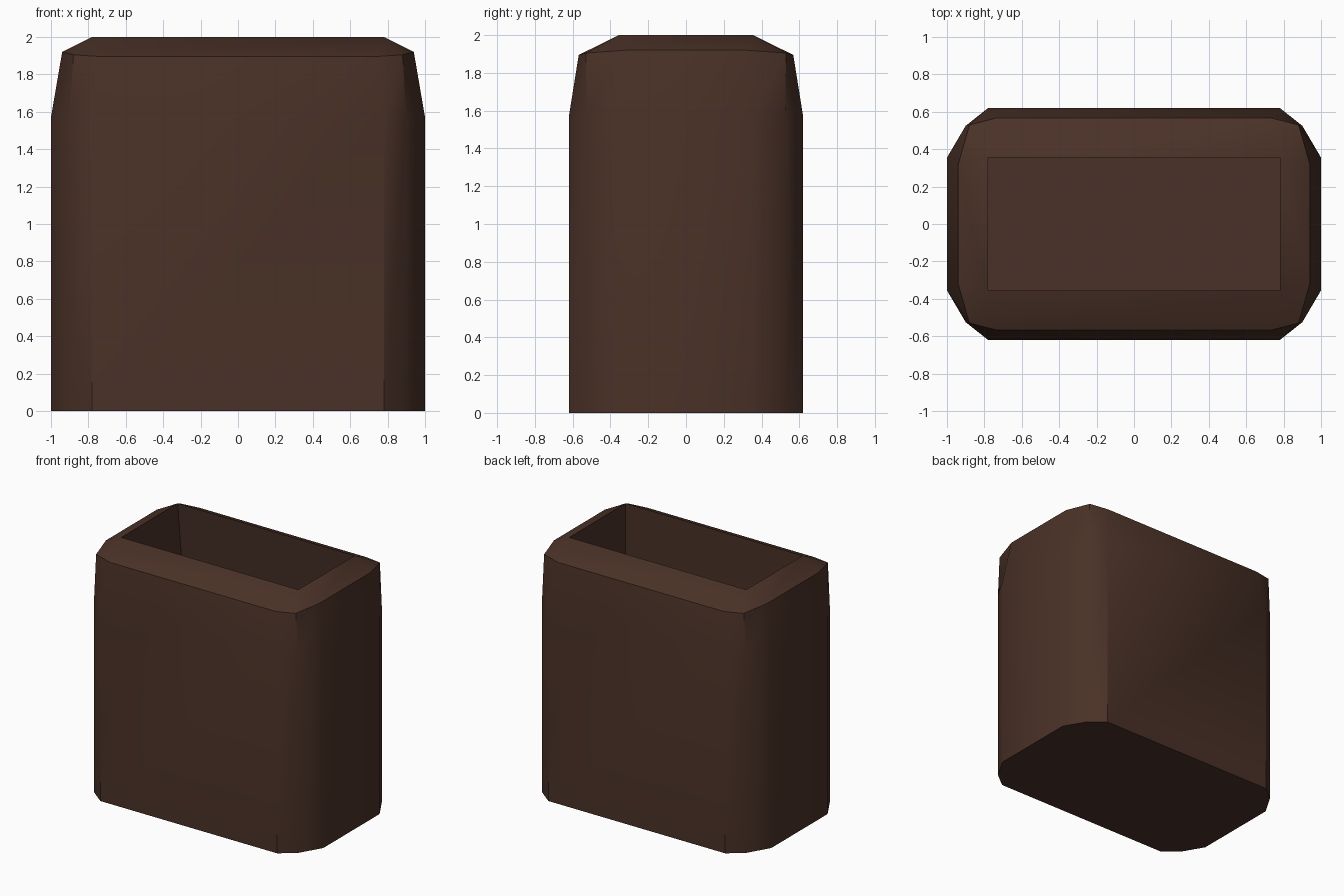
import bpy, bmesh

if "Cube" in bpy.data.objects:
    bpy.data.objects.remove(bpy.data.objects["Cube"])

brown = bpy.data.materials.new("dark brown")
brown.diffuse_color = (0.068, 0.031, 0.020, 1)
brown.use_nodes = True
brown.node_tree.nodes["Principled BSDF"].inputs["Base Color"].default_value = brown.diffuse_color

bm = bmesh.new()


def ring(corner):
    """Mirror the points of one corner into a full counter-clockwise ring."""
    pts = []
    for sx, sy in ((1, 1), (-1, 1), (-1, -1), (1, -1)):
        c = corner if sx * sy > 0 else corner[::-1]
        pts += [bm.verts.new((sx * x, sy * y, z)) for x, y, z in c]
    return pts


def bridge(a, b):
    """Join two rings with the same number of points."""
    n = len(a)
    for i in range(n):
        j = (i + 1) % n
        bm.faces.new((a[i], a[j], b[j], b[i]))


# Outer walls: one chamfered corner at the base, the shoulder and the rim
plan = [(1.0, 0.355), (0.9, 0.525), (0.78, 0.62)]
base = ring([(x, y, 0) for x, y in plan])
wall = ring([(x, y, 1.57) for x, y in plan])
shoulder = ring([(0.94, 0.32, 1.92), (0.88, 0.53, 1.905), (0.73, 0.568, 1.895)])
bridge(base, wall)
bridge(wall, shoulder)
bm.faces.new(base[::-1])

# Sloping rim from the shoulder up to the rectangular opening
lip = ring([(0.78, 0.355, 2.0)])
for k in range(4):
    a, b, c = shoulder[3 * k:3 * k + 3]
    d = shoulder[(3 * k + 3) % 12]
    bm.faces.new((a, b, lip[k]))
    bm.faces.new((b, c, lip[k]))
    bm.faces.new((c, d, lip[(k + 1) % 4], lip[k]))

# Deep cavity, its back wall leaning slightly outwards
floor = ring([(0.78, 0.355, 0.1)])
for v in floor:
    if v.co.y > 0:
        v.co.y = 0.55
bridge(lip, floor)
bm.faces.new(floor)

bmesh.ops.recalc_face_normals(bm, faces=bm.faces)
mesh = bpy.data.meshes.new("container")
bm.to_mesh(mesh)
bm.free()
mesh.materials.append(brown)
obj = bpy.data.objects.new("container", mesh)
bpy.context.collection.objects.link(obj)
bpy.context.view_layer.objects.active = obj
obj.select_set(True)
bpy.ops.object.shade_smooth_by_angle(angle=0.6)
